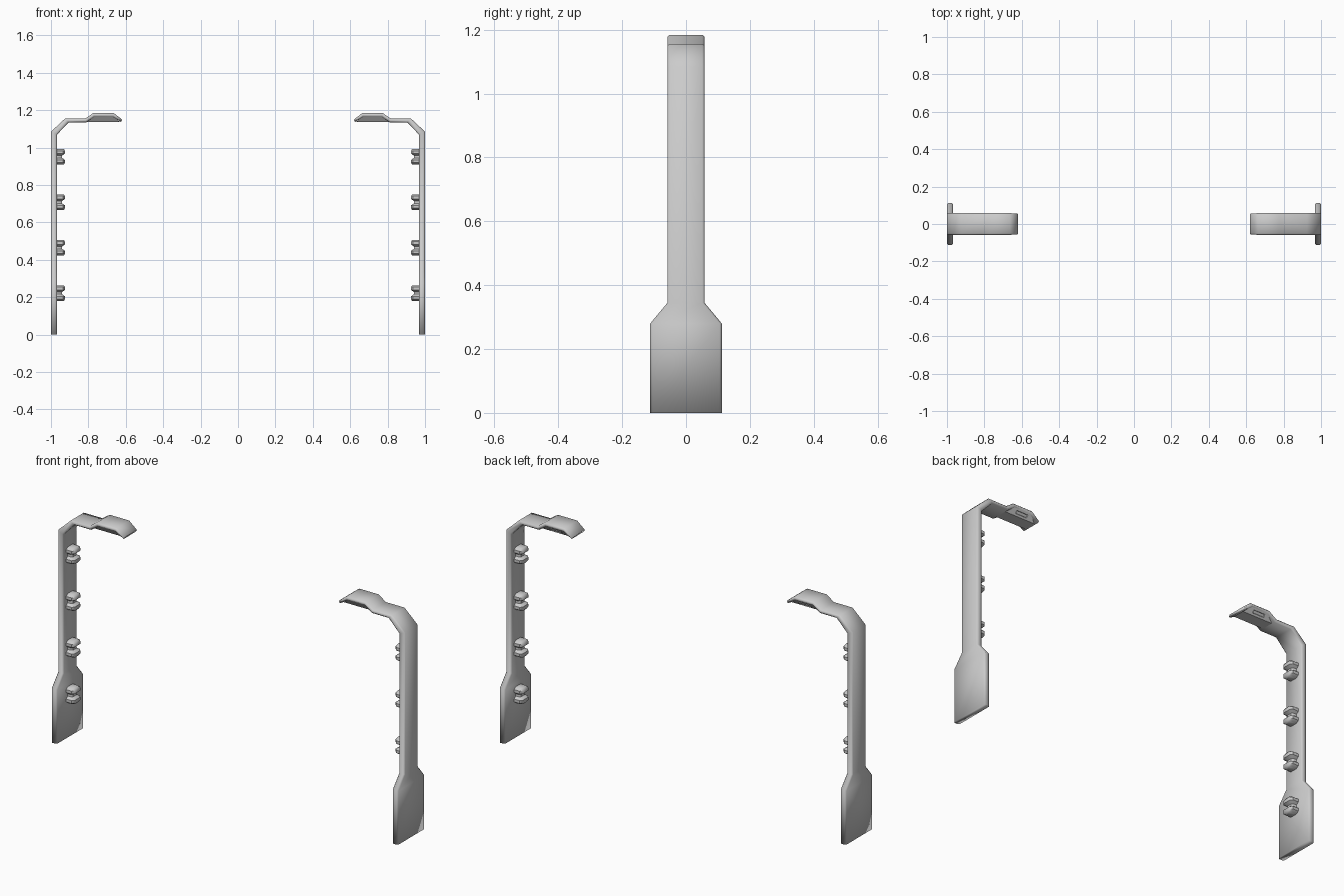
import bpy
import bmesh
from mathutils import Vector, Matrix

if "Cube" in bpy.data.objects:
    bpy.data.objects.remove(bpy.data.objects["Cube"], do_unlink=True)

grey = bpy.data.materials.new("satin_grey")
grey.use_nodes = True
grey.diffuse_color = (0.6, 0.6, 0.6, 1)
grey.node_tree.nodes["Principled BSDF"].inputs["Base Color"].default_value = grey.diffuse_color


def finish(name, bm, side, smooth=True):
    """Mirror to the wanted side, fix normals and make the object."""
    bm.transform(Matrix.Scale(side, 4, (1, 0, 0)))
    bmesh.ops.recalc_face_normals(bm, faces=bm.faces)
    for f in bm.faces:
        f.smooth = smooth
    mesh = bpy.data.meshes.new(name)
    bm.to_mesh(mesh)
    bm.free()
    mesh.materials.append(grey)
    obj = bpy.data.objects.new(name, mesh)
    bpy.context.collection.objects.link(obj)
    return obj


def loft(rings):
    """Skin a closed solid through a row of rings with equal point counts."""
    bm = bmesh.new()
    rows = [[bm.verts.new(p) for p in ring] for ring in rings]
    n = len(rows[0])
    for a, b in zip(rows, rows[1:]):
        for i in range(n):
            j = (i + 1) % n
            bm.faces.new((a[i], a[j], b[j], b[i]))
    bm.faces.new(rows[0])
    bm.faces.new(rows[-1])
    return bm


def strip_ring(outer, inner, w, c=0.007):
    """Rectangle with small chamfers, between outer and inner path points."""
    section = [(0, w - c), (c, w), (1 - c, w), (1, w - c)]
    o, i = Vector((outer[0], 0, outer[1])), Vector((inner[0], 0, inner[1]))
    depth = (i - o).length
    ts = [0, c / depth, 1 - c / depth, 1]
    pts = [o.lerp(i, t) + Vector((0, y, 0)) for t, (_, y) in zip(ts, section)]
    return pts + [Vector((p.x, -p.y, p.z)) for p in reversed(pts)]


# Outer point, inner point, half width: from the foot up to the arm tip
STATIONS = [
    ((1, 0), (0.967, 0), 0.112),
    ((1, 0.28), (0.967, 0.28), 0.112),
    ((1, 0.345), (0.967, 0.345), 0.058),
    ((1, 1.085), (0.967, 1.07), 0.058),
    ((0.925, 1.155), (0.905, 1.135), 0.058),
    ((0.817, 1.155), (0.81, 1.135), 0.058),
    ((0.775, 1.184), (0.768, 1.164), 0.058),
    ((0.663, 1.184), (0.67, 1.164), 0.058),
    ((0.62, 1.15), (0.625, 1.136), 0.056),
]


def build_side(side, label):
    finish(label + "_post_and_arm", loft([strip_ring(*s) for s in STATIONS]), side)

    # Tapered housing under the arm tip
    housing = []
    for z, x0, x1, w in ((1.167, 0.67, 0.768, 0.054), (1.137, 0.632, 0.81, 0.032)):
        housing.append([(x0, -w, z), (x1, -w, z), (x1, w, z), (x0, w, z)])
    finish(label + "_housing", loft(housing), side, False)

    # Slot with a rim on the sloping rear side of the housing
    bm = bmesh.new()
    bmesh.ops.create_cube(bm, size=1)
    bmesh.ops.scale(bm, vec=(0.065, 0.016, 0.008), verts=bm.verts)
    top = max(bm.faces, key=lambda f: f.calc_center_median().z)
    bmesh.ops.inset_individual(bm, faces=[top], thickness=0.003)
    bmesh.ops.translate(bm, vec=(0, 0, -0.005), verts=top.verts)
    normal = Vector((0, 0.03, -0.022)).normalized()
    turn = Matrix((Vector((1, 0, 0)), normal.cross((1, 0, 0)), normal)).transposed()
    bm.transform(Matrix.Translation((0.718, 0.043, 1.152)) @ turn.to_4x4())
    finish(label + "_slot", bm, side, False)

    # Waisted clips on the inner face of the post
    for k in range(4):
        z0 = 0.222 + 0.243 * k
        rings = []
        for dz, w, d in ((-0.042, 0.02, 0.036), (-0.032, 0.034, 0.042),
                         (-0.017, 0.034, 0.042), (-0.006, 0.021, 0.026),
                         (0.006, 0.021, 0.026), (0.017, 0.034, 0.042),
                         (0.032, 0.034, 0.042), (0.042, 0.02, 0.036)):
            back, front, z = 0.969, 0.967 - d, z0 + dz
            rings.append([(back, -w, z), (front + 0.01, -w, z), (front, -w * 0.65, z),
                          (front, w * 0.65, z), (front + 0.01, w, z), (back, w, z)])
        clip = finish(f"{label}_clip_{k + 1}", loft(rings), side)
        bpy.ops.object.select_all(action="DESELECT")
        clip.select_set(True)
        bpy.context.view_layer.objects.active = clip
        bpy.ops.object.shade_smooth_by_angle(angle=0.8)


build_side(1, "left")
build_side(-1, "right")
